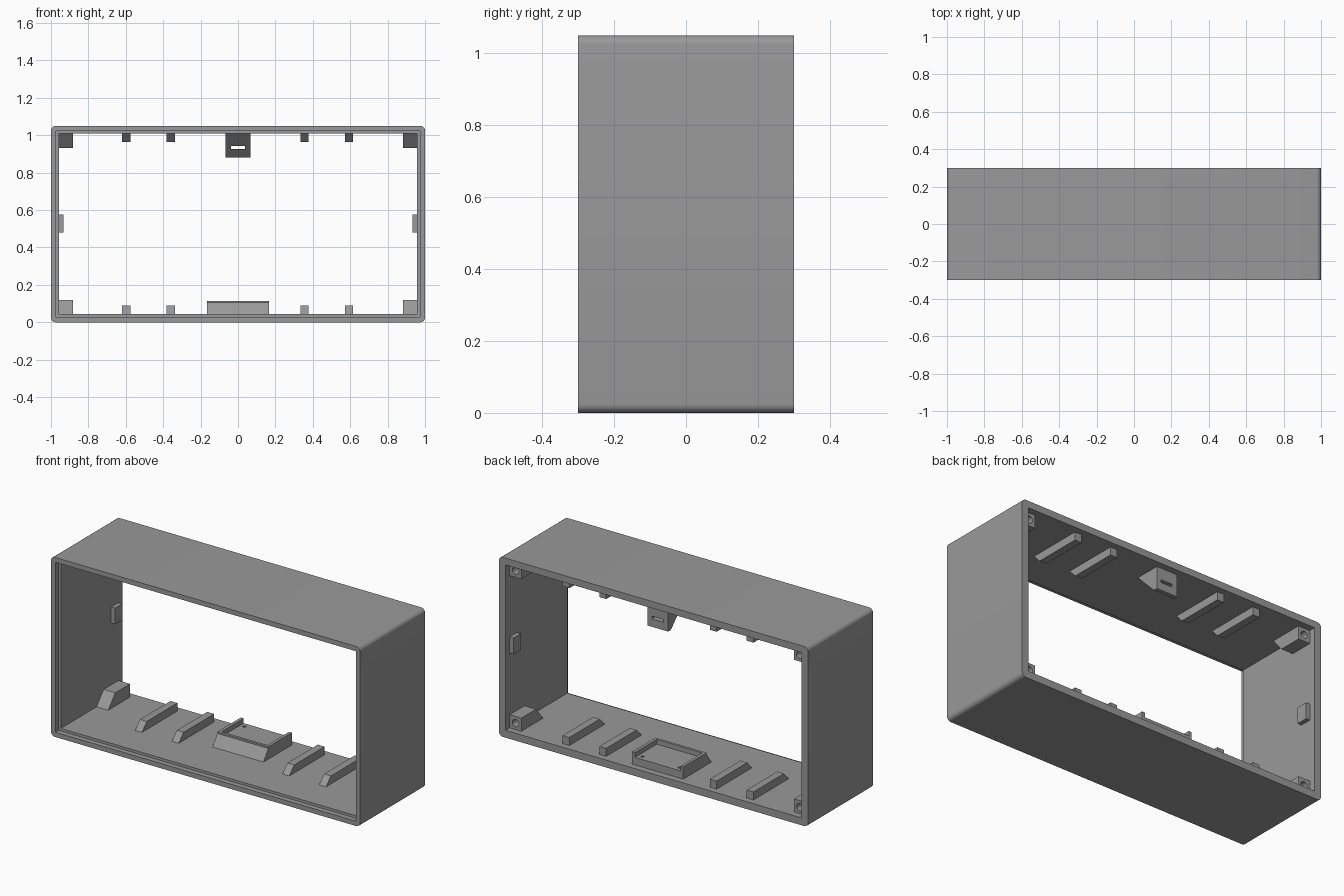
import bpy, bmesh, math
from mathutils import Vector

if "Cube" in bpy.data.objects:
    bpy.data.objects.remove(bpy.data.objects["Cube"])

grey = bpy.data.materials.new("mid grey")
grey.diffuse_color = (0.32, 0.32, 0.32, 1)
grey.use_nodes = True
grey.node_tree.nodes["Principled BSDF"].inputs["Base Color"].default_value = grey.diffuse_color

X_IN, Z_LO, Z_HI = 0.957, 0.043, 1.01    # inner opening
Z_MID = (Z_LO + Z_HI) / 2
Y_BACK = 0.262                           # back end of the inner fittings


def finish(bm, name):
    bmesh.ops.recalc_face_normals(bm, faces=bm.faces)
    me = bpy.data.meshes.new(name)
    bm.to_mesh(me)
    bm.free()
    me.materials.append(grey)
    ob = bpy.data.objects.new(name, me)
    bpy.context.collection.objects.link(ob)
    return ob


def activate(ob):
    bpy.ops.object.select_all(action='DESELECT')
    ob.select_set(True)
    bpy.context.view_layer.objects.active = ob


def prism(name, profile, x0, x1, flip=False):
    """Extrude a (y, z) profile from x0 to x1; flip hangs it from the ceiling."""
    bm = bmesh.new()
    pts = [(y, 2 * Z_MID - z if flip else z) for y, z in profile]
    face = bm.faces.new([bm.verts.new((x0, y, z)) for y, z in pts])
    new = bmesh.ops.extrude_face_region(bm, geom=[face])["geom"]
    bmesh.ops.translate(bm, vec=(x1 - x0, 0, 0),
                        verts=[g for g in new if isinstance(g, bmesh.types.BMVert)])
    return finish(bm, name)


def box(name, x0, x1, y0, y1, z0, z1):
    return prism(name, [(y0, z0), (y1, z0), (y1, z1), (y0, z1)], x0, x1)


def drill(name, centre, radius, depth, axis):
    bpy.ops.mesh.primitive_cylinder_add(
        vertices=20, radius=radius, depth=depth, location=centre,
        rotation=(math.pi / 2 if axis == 'Y' else 0, 0, 0))
    ob = bpy.context.object
    ob.name = name
    return ob


def cut(ob, cutter):
    activate(ob)
    mod = ob.modifiers.new("cut", 'BOOLEAN')
    mod.operation, mod.solver, mod.object = 'DIFFERENCE', 'EXACT', cutter
    bpy.ops.object.modifier_apply(modifier=mod.name)
    bpy.data.objects.remove(cutter)


# Case: rounded outside, square opening, shallow rebate around the front
def ring(bm, half, z0, z1, r, y, seg=6):
    verts = []
    for i, (sx, z) in enumerate([(1, z1 - r), (-1, z1 - r), (-1, z0 + r), (1, z0 + r)]):
        for k in range(seg + 1):
            a = math.pi / 2 * (i + k / seg)
            verts.append(bm.verts.new((sx * (half - r) + r * math.cos(a), y,
                                       z + r * math.sin(a))))
    return verts


bm = bmesh.new()
loops = [ring(bm, *p) for p in [
    (1.0, 0, 1.05, 0.025, -0.3),
    (1.0, 0, 1.05, 0.025, 0.3),
    (X_IN, Z_LO, Z_HI, 0, 0.3),
    (X_IN, Z_LO, Z_HI, 0, -0.27),
    (0.972, 0.028, 1.022, 0, -0.27),
    (0.972, 0.028, 1.022, 0, -0.3)]]
for a, b in zip(loops, loops[1:] + loops[:1]):
    for k in range(len(a)):
        n = (k + 1) % len(a)
        bm.faces.new((a[k], a[n], b[n], b[k]))
bmesh.ops.remove_doubles(bm, verts=bm.verts, dist=1e-5)
case = finish(bm, "case")
activate(case)
bpy.ops.object.shade_smooth_by_angle(angle=math.radians(30))

# Ramped rails and drilled corner blocks, on the floor and hung from the ceiling
rail = [(-0.065, Z_LO), (Y_BACK, Z_LO), (Y_BACK, 0.09), (-0.02, 0.09)]
corner = [(0.06, Z_LO), (Y_BACK, Z_LO), (Y_BACK, 0.12), (0.125, 0.12)]
for flip, side in ((False, "lower"), (True, "upper")):
    for x in (-0.598, -0.36, 0.355, 0.593):
        prism(side + "_rail", rail, x - 0.022, x + 0.022, flip)
    for s in (-1, 1):
        block = prism(side + "_corner_block", corner, s * 0.882, s * X_IN, flip)
        z = 2 * Z_MID - 0.081 if flip else 0.081
        cut(block, drill("screw_hole", (s * 0.919, Y_BACK, z), 0.021, 0.16, 'Y'))

# Small side tabs
for s in (-1, 1):
    box("side_tab", s * 0.932, s * X_IN, 0.195, Y_BACK, 0.48, 0.575)

# Hanging bracket with a slot through it
bracket = prism("top_bracket", [(0.11, Z_HI), (Y_BACK, Z_HI), (Y_BACK, 0.88), (0.237, 0.88)],
                -0.068, 0.066)
cut(bracket, box("slot", -0.038, 0.038, 0, 0.4, 0.926, 0.942))

# Floor tray: sloped front, sunken bed open at the back, two screw holes
tray = prism("floor_tray", [(0.0, Z_LO), (Y_BACK, Z_LO), (Y_BACK, 0.115),
                            (0.045, 0.115), (0.045, 0.105)], -0.165, 0.165)
cut(tray, box("bed", -0.147, 0.147, 0.06, 0.4, 0.087, 0.2))
for s in (-1, 1):
    cut(tray, drill("bed_hole", (s * 0.12, 0.23, 0.087), 0.009, 0.05, 'Z'))
